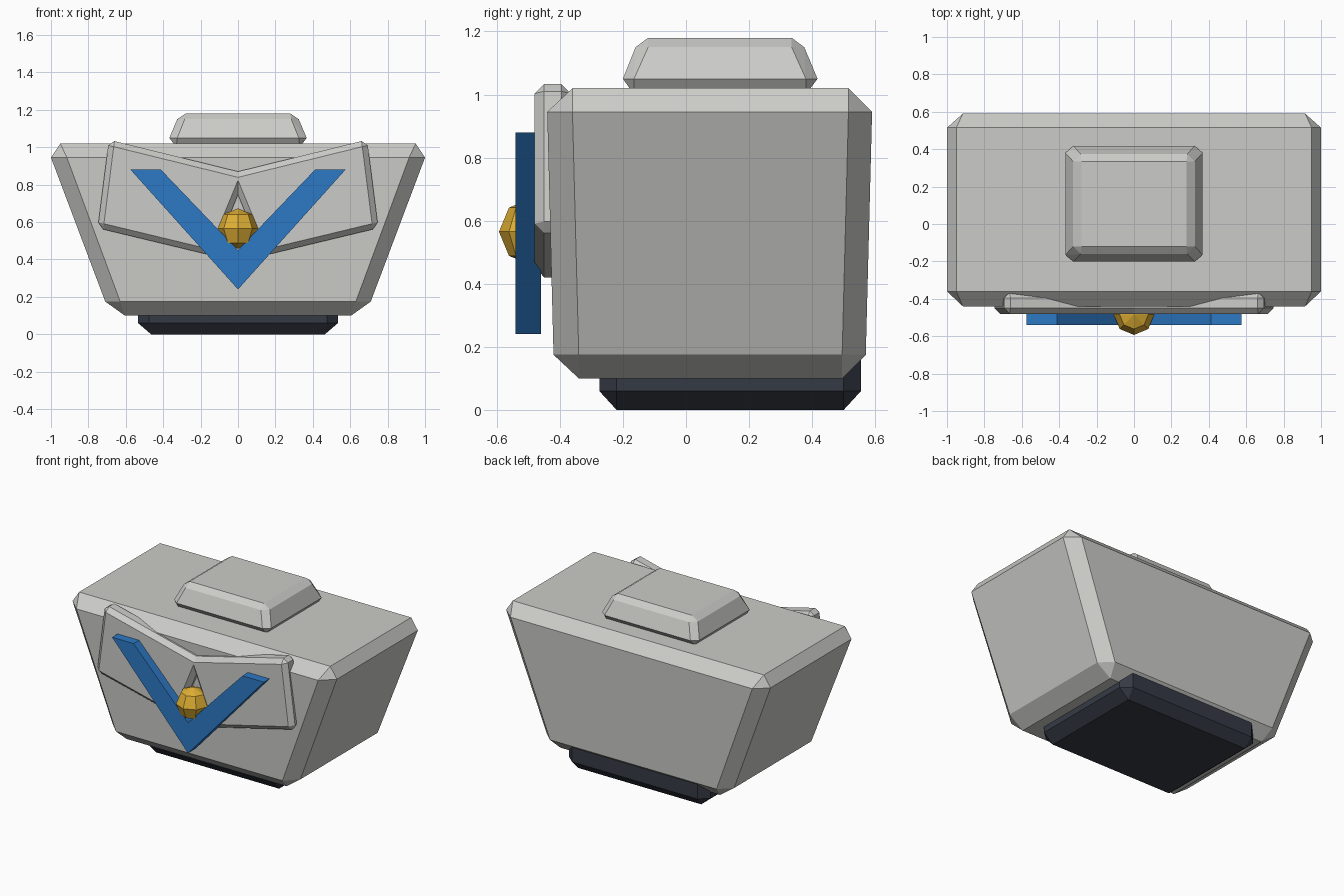
import bpy, bmesh
from mathutils import Matrix

if "Cube" in bpy.data.objects:
    bpy.data.objects.remove(bpy.data.objects["Cube"], do_unlink=True)


def material(name, rgb):
    m = bpy.data.materials.new(name)
    m.use_nodes = True
    m.diffuse_color = (*rgb, 1)
    m.node_tree.nodes["Principled BSDF"].inputs["Base Color"].default_value = (*rgb, 1)
    return m


grey = material("light grey", (0.6, 0.6, 0.58))
navy = material("dark navy", (0.036, 0.042, 0.06))
blue = material("bright blue", (0.027, 0.19, 0.56))
gold = material("gold", (0.74, 0.43, 0.035))


def finish(bm, name, mat):
    bmesh.ops.recalc_face_normals(bm, faces=bm.faces)
    mesh = bpy.data.meshes.new(name)
    bm.to_mesh(mesh)
    bm.free()
    mesh.materials.append(mat)
    obj = bpy.data.objects.new(name, mesh)
    bpy.context.collection.objects.link(obj)
    return obj


def chamfered_block(name, mat, ends):
    """Tapered box with cut edges: each end has a small cap and a wider rim."""
    bm = bmesh.new()
    for e in ends:
        for side in (-1, 1):
            for cap_y, rim_y in zip(e["cap_y"], e["rim_y"]):
                bm.verts.new((side * e["cap_x"], cap_y, e["cap_z"]))
                bm.verts.new((side * e["rim_x"], cap_y, e["rim_z"]))
                bm.verts.new((side * e["face_x"], rim_y, e["rim_z"]))
    bmesh.ops.convex_hull(bm, input=bm.verts)
    bmesh.ops.dissolve_limit(bm, angle_limit=0.04, verts=bm.verts, edges=bm.edges)
    return finish(bm, name, mat)


def end(cap_z, rim_z, cap_x, face_x, rim_x, cap_y, rim_y):
    return dict(cap_z=cap_z, rim_z=rim_z, cap_x=cap_x, face_x=face_x,
                rim_x=rim_x, cap_y=cap_y, rim_y=rim_y)


def front_plate(name, mat, half, y_front, y_back, bevel=0, sharp_corners=()):
    """Extrude a mirrored front outline; half runs from top centre to bottom centre."""
    outline = half + [(-x, z) for x, z in reversed(half) if x > 0]
    bm = bmesh.new()
    face = bm.faces.new([bm.verts.new((x, y_front, z)) for x, z in outline])
    ext = bmesh.ops.extrude_face_region(bm, geom=[face], use_keep_orig=True)
    moved = [g for g in ext["geom"] if isinstance(g, bmesh.types.BMVert)]
    bmesh.ops.translate(bm, verts=moved, vec=(0, y_back - y_front, 0))
    bmesh.ops.recalc_face_normals(bm, faces=bm.faces)
    if bevel:
        # bevel both rims, and the outer corners through the thickness
        edges = [e for e in bm.edges
                 if abs(e.verts[0].co.y - e.verts[1].co.y) < 1e-4
                 or abs(e.verts[0].co.x) > 0.5]
        bmesh.ops.bevel(bm, geom=edges, offset=bevel, offset_type='OFFSET',
                        segments=1, profile=0.5, affect='EDGES')
    return finish(bm, name, mat)


# Main tapered body
chamfered_block("body", grey, [
    end(1.02, 0.945, 0.95, 0.915, 1.0, (-0.36, 0.515), (-0.44, 0.59)),
    end(0.10, 0.175, 0.605, 0.63, 0.71, (-0.34, 0.495), (-0.42, 0.57))])

# Raised block on top
chamfered_block("top_block", grey, [
    end(1.18, 1.15, 0.28, 0.285, 0.325, (-0.12, 0.335), (-0.16, 0.375)),
    end(1.0, 1.05, 0.33, 0.325, 0.367, (-0.165, 0.38), (-0.2, 0.417))])

# Dark base under the body
chamfered_block("base", navy, [
    end(0.24, 0.18, 0.465, 0.475, 0.535, (-0.22, 0.5), (-0.275, 0.555)),
    end(0.0, 0.06, 0.465, 0.475, 0.535, (-0.22, 0.5), (-0.275, 0.555))])

# Winged chest plate with a notch cut into its lower edge
front_plate("chest_plate", grey,
            [(0, 0.87), (0.69, 1.04), (0.75, 0.568), (0.134, 0.42), (0, 0.745)],
            -0.48, -0.365, bevel=0.03)

# Blue chevron
front_plate("chevron", blue,
            [(0, 0.45), (0.412, 0.88), (0.575, 0.88), (0, 0.24)],
            -0.54, -0.46)

# Faceted gem in the chevron
bm = bmesh.new()
bmesh.ops.create_uvsphere(bm, u_segments=8, v_segments=4, radius=0.108,
                          matrix=Matrix.Translation((0, -0.485, 0.565)))
finish(bm, "gem", gold)
